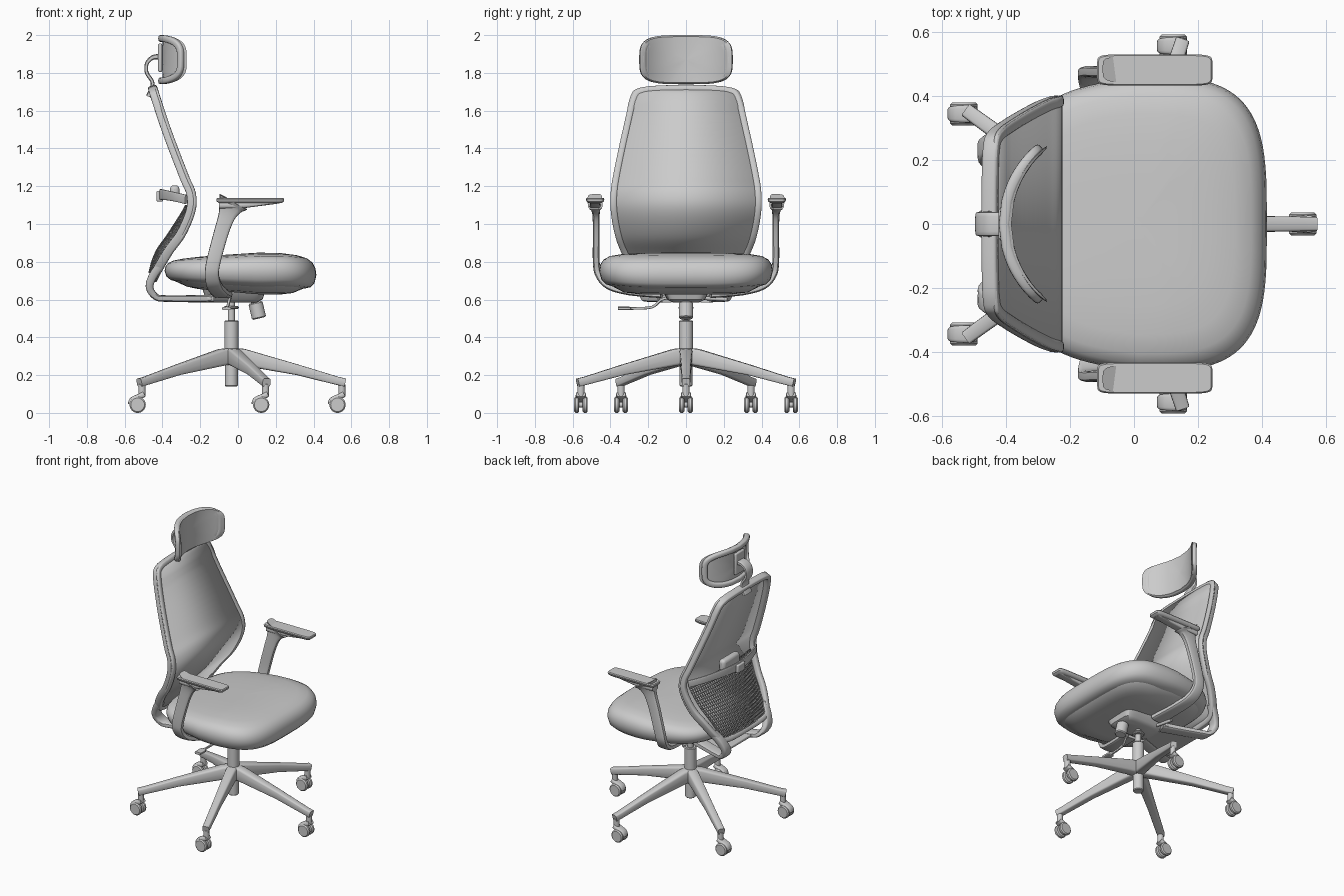
import bpy, bmesh, math
from mathutils import Vector as V

if "Cube" in bpy.data.objects:
    bpy.data.objects.remove(bpy.data.objects["Cube"])


def make(name, verts, faces, angle=40):
    me = bpy.data.meshes.new(name)
    me.from_pydata([tuple(v) for v in verts], [], faces)
    bm = bmesh.new()
    bm.from_mesh(me)
    bmesh.ops.recalc_face_normals(bm, faces=bm.faces)
    bm.to_mesh(me)
    bm.free()
    ob = bpy.data.objects.new(name, me)
    bpy.context.collection.objects.link(ob)
    bpy.ops.object.select_all(action='DESELECT')
    ob.select_set(True)
    bpy.context.view_layer.objects.active = ob
    bpy.ops.object.shade_smooth_by_angle(angle=math.radians(angle))
    return ob


def smooth(pts, n=6):
    """Catmull-Rom curve through tuples of any dimension."""
    p = [pts[0]] + list(pts) + [pts[-1]]
    out = []
    for a, b, c, d in zip(p, p[1:], p[2:], p[3:]):
        for i in range(n):
            t = i / n
            out.append(tuple(.5 * (2*q + (r-o)*t + (2*o-5*q+4*r-s)*t*t + (3*q-o-3*r+s)*t**3)
                             for o, q, r, s in zip(a, b, c, d)))
    return out + [tuple(pts[-1])]


def sup(k, count, n):
    """Point k of a superellipse with exponent n."""
    a = 2 * math.pi * k / count
    f = lambda c: math.copysign(abs(c) ** (2 / n), c)
    return f(math.cos(a)), f(math.sin(a))


def skin(name, rings, loop=False, angle=40):
    m, r = len(rings[0]), len(rings)
    faces = [(i*m+j, i*m+(j+1) % m, (i+1) % r*m+(j+1) % m, (i+1) % r*m+j)
             for i in range(r if loop else r-1) for j in range(m)]
    if not loop:
        faces += [list(range(m)), list(range((r-1)*m, r*m))]
    return make(name, [v for q in rings for v in q], faces, angle)


def sweep(name, pts, up, loop=False, n=4, count=16):
    """Sweep a rounded section along (x, y, z, width, depth) points; depth follows up."""
    rings, P = [], [V(p[:3]) for p in pts]
    for i, p in enumerate(pts):
        nxt = P[(i+1) % len(P)] if loop else P[min(i+1, len(P)-1)]
        t = (nxt - (P[i-1] if loop else P[max(i-1, 0)])).normalized()
        u = V(up[i] if isinstance(up, list) else up)
        u = (u - t * u.dot(t)).normalized()
        s = t.cross(u)
        rings.append([P[i] + s*a*p[3]/2 + u*b*p[4]/2
                      for a, b in (sup(k, count, n) for k in range(count))])
    return skin(name, rings, loop)


def stack(name, layers, n=4, c=(0, 0), warp=lambda v: v, count=64):
    """Stack superellipse outlines given as (z, half x, half y)."""
    return skin(name, [[warp(V((c[0]+hx*a, c[1]+hy*b, z)))
                        for a, b in (sup(k, count, n) for k in range(count))] for z, hx, hy in layers])


def rod(name, a, b, r, bevel=.005):
    """Cylinder between two points with softened ends."""
    a, b = V(a), V(b)
    d = (b-a).normalized()
    s = d.orthogonal().normalized()
    u = d.cross(s)
    return skin(name, [[p + (s*math.cos(k*math.pi/16) + u*math.sin(k*math.pi/16))*q for k in range(32)]
                       for p, q in ((a, r-bevel), (a+d*bevel, r), (b-d*bevel, r), (b, r-bevel))], angle=30)


def box(name, c, s, bevel=.006):
    h = V(s)/2
    vs = [V(c)+V((x*h.x, y*h.y, z*h.z)) for x in (-1, 1) for y in (-1, 1) for z in (-1, 1)]
    ob = make(name, vs, [(0, 1, 3, 2), (4, 5, 7, 6), (0, 1, 5, 4), (2, 3, 7, 6), (0, 2, 6, 4), (1, 3, 7, 5)])
    m = ob.modifiers.new('bevel', 'BEVEL')
    m.width, m.segments = bevel, 3


# five-star base, gas lift and casters
CX = -.035
for i in range(5):
    a = i * 2 * math.pi / 5
    ca, sa = math.cos(a), math.sin(a)
    leg = [(0, .30, .07, .09), (.06, .295, .07, .09), (.35, .228, .052, .056), (.56, .170, .046, .044), (.603, .160, .044, .044)]
    sweep(f'base_leg_{i+1}', [(CX+r*ca, r*sa, z, w, d) for r, z, w, d in leg], (0, 0, 1), n=5)
    px, py = CX+.585*ca, .585*sa
    rod(f'caster_stem_{i+1}', (px, py, .085), (px, py, .155), .019)
    wx = px-.023
    sweep(f'caster_hood_{i+1}', smooth([(px+.012, py, .10, .03, .05), (px-.01, py, .088, .03, .056),
          (wx-.03, py, .07, .026, .05), (wx-.042, py, .045, .02, .04)], 4), (0, 1, 0))
    rod(f'caster_axle_{i+1}', (wx, py-.03, .043), (wx, py+.03, .043), .014)
    for s in (-1, 1):
        rod(f'caster_wheel_{i+1}_{"a" if s < 0 else "b"}', (wx, py+s*.009, .043), (wx, py+s*.036, .043), .043, .007)
rod('base_hub', (CX, 0, .14), (CX, 0, .345), .034)
rod('lift_sleeve', (CX, 0, .33), (CX, 0, .49), .037)
rod('lift_piston', (CX, 0, .48), (CX, 0, .62), .019)
rod('lift_collar', (CX, 0, .55), (CX, 0, .565), .04)

# tilt mechanism with knob and levers
stack('tilt_mechanism', [(.585, .12, .07), (.60, .15, .10), (.66, .17, .13)], 6, (-.02, 0))
rod('tension_knob', (.112, 0, .50), (.092, 0, .585), .038, .006)
rod('tension_knob_neck', (.092, 0, .58), (.08, 0, .64), .022)
sweep('height_lever', smooth([(-.04, -.08, .61, .014, .014), (-.045, -.13, .60, .014, .014),
      (-.055, -.18, .56, .014, .014), (-.06, -.28, .553, .014, .014), (-.06, -.30, .553, .045, .018),
      (-.06, -.36, .553, .045, .018)], 4), (0, 0, 1))
rod('tilt_lever', (-.1, .05, .61), (-.13, .22, .60), .01)

# seat cushion and pan
def seat_warp(v):
    u = (v.x-.013)/.4
    t = min(1, max(0, (.1-v.x)/.5))
    f = max(0, (v.x-.2)/.2)
    return V((v.x, v.y*(1-.13*max(0, -u)), .755+(v.z-.755)*(1-.35*t)-.018*f*f))

seat = [(.668, .5), (.668, .84), (.68, .92), (.705, .975), (.75, 1), (.785, .988), (.812, .95), (.83, .88),
        (.84, .75), (.846, .55), (.848, .3), (.848, .05)]
stack('seat', [(z, .402*s, .46*s) for z, s in seat], 3.5, (.013, 0), seat_warp, 96)
stack('seat_pan', [(.628, .22, .25), (.638, .28, .33), (.67, .34, .39), (.70, .36, .41)], 4, (.01, 0), seat_warp)

# back profile: x as a function of height, plus its surface normal
PROFILE = smooth([(-.475, 1.8), (-.452, 1.72), (-.38, 1.5), (-.285, 1.25), (-.248, 1.16), (-.25, 1.07),
                  (-.30, .95), (-.365, .86), (-.425, .76), (-.455, .70), (-.47, .65)], 8)

def prof(z):
    for (x0, z0), (x1, z1) in zip(PROFILE, PROFILE[1:]):
        if z1 <= z <= z0:
            return x0 + (x1-x0)*(z-z0)/(z1-z0)
    return PROFILE[-1][0]

def normal(z):
    return V((1, 0, -(prof(z+.02)-prof(z-.02))/.04)).normalized()

# back frame loop and front panel
half = smooth([(0, 1.715), (.14, 1.712), (.235, 1.70), (.275, 1.66), (.315, 1.5), (.36, 1.29), (.381, 1.16),
               (.379, 1.06), (.355, .94), (.315, .84), (.27, .76), (.22, .725), (.12, .715), (0, .715)])
outline = half + [(-y, z) for y, z in half[-2:0:-1]]
sweep('back_frame', [(prof(z), y, z, .036, .05) for y, z in outline], [normal(z) for y, z in outline], True)
rows = [(y, z) for y, z in half if y > .1]
verts = [V((prof(z), s*(y+.018), z+(.012 if z > 1.6 else 0))) + normal(z)*.02 for y, z in rows for s in (-1, 1)]
panel = make('back_panel', verts, [(2*i, 2*i+1, 2*i+3, 2*i+2) for i in range(len(rows)-1)])
panel.modifiers.new('thickness', 'SOLIDIFY').thickness = .012

# arms joining the back frame to the mechanism
for s, side in ((-1, 'right'), (1, 'left')):
    sweep(f'back_arm_{side}', smooth([(-.405, s*.28, .79, .045, .05), (-.45, s*.25, .725, .045, .06),
          (-.468, s*.225, .665, .04, .07), (-.435, s*.20, .615, .035, .08), (-.37, s*.18, .605, .035, .08),
          (-.14, s*.10, .605, .04, .08)]), (0, 1, 0))
box('back_arm_plate', (-.27, 0, .605), (.26, .30, .02))

# lumbar band, slider and net
band = smooth([(-.275, -.37, 1.13, .014, .05), (-.34, -.28, 1.145, .014, .05), (-.395, -.13, 1.155, .014, .055), (-.41, 0, 1.155, .014, .06),
               (-.395, .13, 1.155, .014, .055), (-.34, .28, 1.145, .014, .05), (-.275, .37, 1.13, .014, .05)])
sweep('lumbar_band', band, (0, 0, 1))
box('lumbar_slider', (-.415, 0, 1.147), (.035, .08, .055))
box('lumbar_pad', (-.335, 0, 1.165), (.05, .18, .08), .02)
NU, NV = 36, 20
net = []
for j in range(NV+1):
    z = .74+.36*j/NV
    for i in range(NU+1):
        u = 2*i/NU-1
        w = .24+.10*j/NV
        net.append((prof(z)-.015-.055*(1-u*u)*math.sin(math.pi*(.12+.78*j/NV)), u*w, z))
ob = make('lumbar_net', net, [(j*(NU+1)+i, j*(NU+1)+i+1, (j+1)*(NU+1)+i+1, (j+1)*(NU+1)+i)
                              for j in range(NV) for i in range(NU)])
wire = ob.modifiers.new('strands', 'WIREFRAME')
wire.thickness = .007

# armrests
for s, side in ((-1, 'right'), (1, 'left')):
    sweep(f'armrest_post_{side}', smooth([(-.08, s*.13, .625, .035, .10), (-.10, s*.30, .64, .035, .09),
          (-.125, s*.41, .672, .036, .08), (-.138, s*.462, .73, .036, .075), (-.13, s*.475, .80, .036, .075),
          (-.09, s*.475, .95, .036, .078), (-.06, s*.476, 1.04, .038, .09), (-.04, s*.479, 1.09, .05, .13),
          (-.025, s*.481, 1.118, .08, .17)]), (1, 0, 0))
    sweep(f'armrest_bracket_{side}', [(-.10, s*.481, 1.10, .06, .035), (.02, s*.481, 1.10, .06, .035),
          (.22, s*.481, 1.115, .05, .012)], (0, 0, 1))
    stack(f'armrest_pad_{side}', [(1.11, .166, .034), (1.12, .178, .046), (1.132, .18, .049), (1.138, .176, .045)],
          8, (.065, s*.481))

# headrest: curved cushion, rim and bracket
R = .305
arc = lambda y: -.415+R-math.sqrt(R*R-y*y)
head = lambda v: V((arc(v.x)+v.z, v.x, 1.87+v.y))
cushion = [(.014, s) for s in (.03, .25, .5, .75, .92)] + [(.022, .99)] + [(.032, s) for s in (.95, .8, .6, .4, .2, .03)]
stack('headrest_cushion', [(z, .246*s, .128*s) for z, s in cushion], 4, (0, 0), head)
loop = [(.228*a, .112*b) for a, b in (sup(k, 64, 4) for k in range(64))]
sweep('headrest_rim', [(arc(y)+.01, y, 1.87+z, .036, .035) for y, z in loop],
      [V((math.sqrt(R*R-y*y), -y, 0)) for y, z in loop], True, 3)
sweep('headrest_bracket', smooth([(-.475, 0, 1.675, .025, .085), (-.452, 0, 1.745, .02, .08), (-.483, 0, 1.80, .02, .075),
      (-.482, 0, 1.85, .02, .075), (-.45, 0, 1.882, .025, .075), (-.405, 0, 1.885, .03, .075)]), (0, 1, 0))
box('headrest_plate', (-.412, 0, 1.88), (.022, .10, .15), .008)
